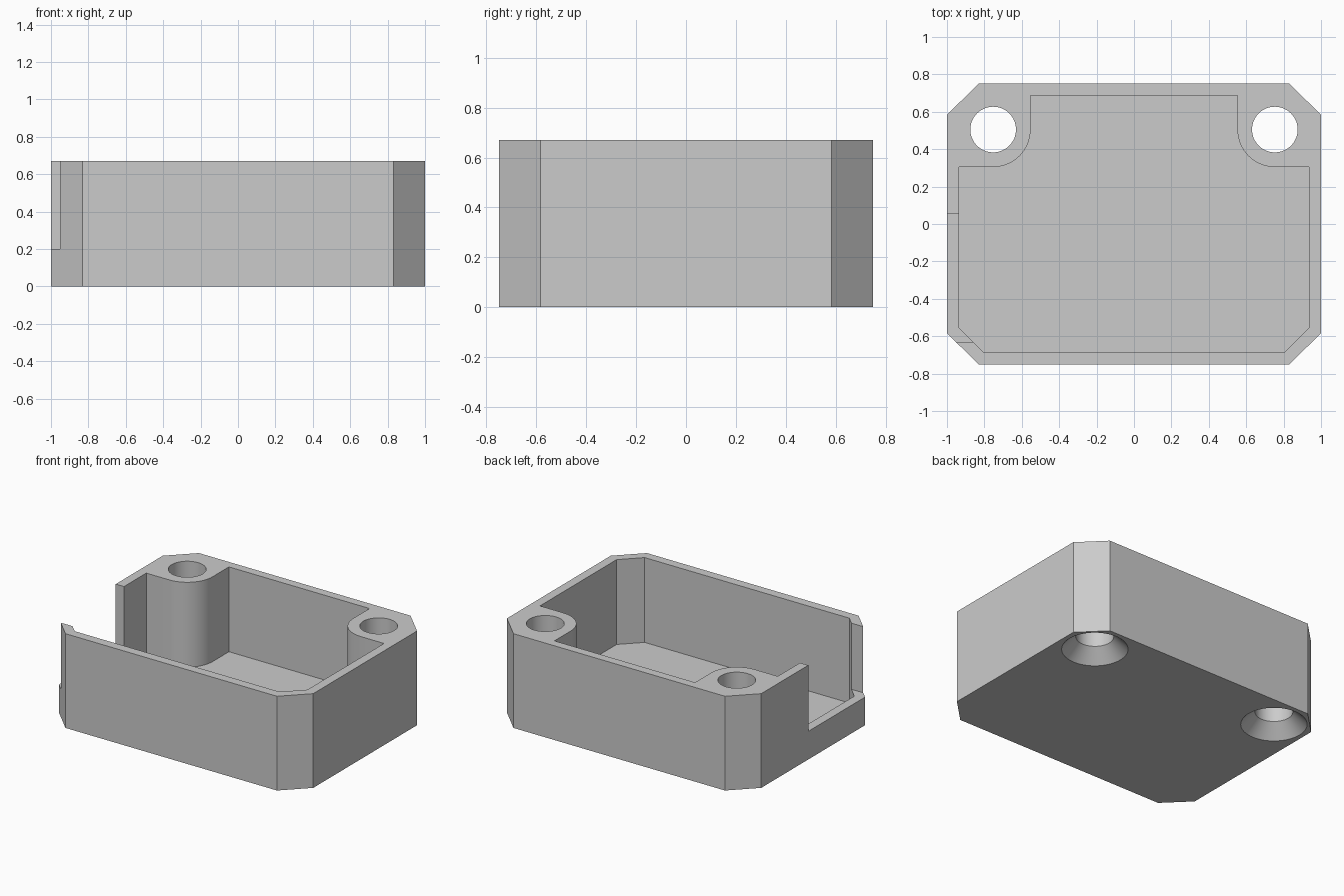
import bpy
import bmesh
from math import cos, sin, pi, radians

old = bpy.data.objects.get("Cube")
if old:
    bpy.data.objects.remove(old, do_unlink=True)

HEIGHT, FLOOR, OVER = 0.67, 0.067, 0.1
BOSS_X, BOSS_Y, BOSS_R, HOLE_R = 0.753, 0.505, 0.2, 0.122

grey = bpy.data.materials.new("plain grey")
grey.use_nodes = True
colour = (0.6, 0.6, 0.6, 1)
grey.diffuse_color = colour
grey.node_tree.nodes["Principled BSDF"].inputs["Base Color"].default_value = colour


def loft(name, layers):
    """Solid through stacked outlines, each given as (height, points)."""
    bm = bmesh.new()
    rings = [[bm.verts.new((x, y, z)) for x, y in pts] for z, pts in layers]
    n = len(rings[0])
    bm.faces.new(rings[0])
    bm.faces.new(rings[-1])
    for low, high in zip(rings, rings[1:]):
        for i in range(n):
            j = (i + 1) % n
            bm.faces.new((low[i], low[j], high[j], high[i]))
    bmesh.ops.recalc_face_normals(bm, faces=bm.faces)
    mesh = bpy.data.meshes.new(name)
    bm.to_mesh(mesh)
    bm.free()
    mesh.materials.append(grey)
    obj = bpy.data.objects.new(name, mesh)
    bpy.context.scene.collection.objects.link(obj)
    return obj


def mirrored(half):
    """Close a right-hand half outline with its mirror image."""
    return half + [(-x, y) for x, y in reversed(half)]


def circle(x, y, r, n=64):
    return [(x + r * cos(2 * pi * i / n), y + r * sin(2 * pi * i / n)) for i in range(n)]


# Outer body with four chamfered corners
outline = mirrored([(0.832, -0.75), (1, -0.583), (1, 0.583), (0.832, 0.75)])
body = loft("open_box", [(0, outline), (HEIGHT, outline)])

# Pocket, leaving a rounded screw boss in each back corner
arc = [(BOSS_X - BOSS_R * sin(a), BOSS_Y - BOSS_R * cos(a))
       for a in (pi / 2 * i / 16 for i in range(17))]
pocket = mirrored([(0.805, -0.685), (0.935, -0.555), (0.935, BOSS_Y - BOSS_R)]
                  + arc + [(BOSS_X - BOSS_R, 0.688)])
cutters = [loft("pocket_cutter", [(FLOOR, pocket), (HEIGHT + OVER, pocket)])]

# Opening in one side wall
slot = [(-1.1, -0.63), (-0.8, -0.63), (-0.8, 0.055), (-1.1, 0.055)]
cutters.append(loft("side_opening_cutter", [(0.2, slot), (HEIGHT + OVER, slot)]))

# Countersunk screw holes through the bosses
SINK = 0.092
for side, x in (("left", BOSS_X), ("right", -BOSS_X)):
    wide, narrow = circle(x, BOSS_Y, HOLE_R + SINK), circle(x, BOSS_Y, HOLE_R)
    cutters.append(loft(side + "_hole_cutter", [
        (-OVER, wide), (0, wide), (SINK, narrow), (HEIGHT + OVER, narrow)]))

for cutter in cutters:
    mod = body.modifiers.new(cutter.name, 'BOOLEAN')
    mod.operation = 'DIFFERENCE'
    mod.solver = 'EXACT'
    mod.object = cutter

# Bake the cuts, then drop the cutters
bpy.context.view_layer.update()
graph = bpy.context.evaluated_depsgraph_get()
result = bpy.data.meshes.new_from_object(body.evaluated_get(graph))
body.modifiers.clear()
body.data = result
for cutter in cutters:
    bpy.data.objects.remove(cutter, do_unlink=True)

# Smooth only the round surfaces
bpy.ops.object.select_all(action='DESELECT')
body.select_set(True)
bpy.context.view_layer.objects.active = body
bpy.ops.object.shade_smooth_by_angle(angle=radians(30))
